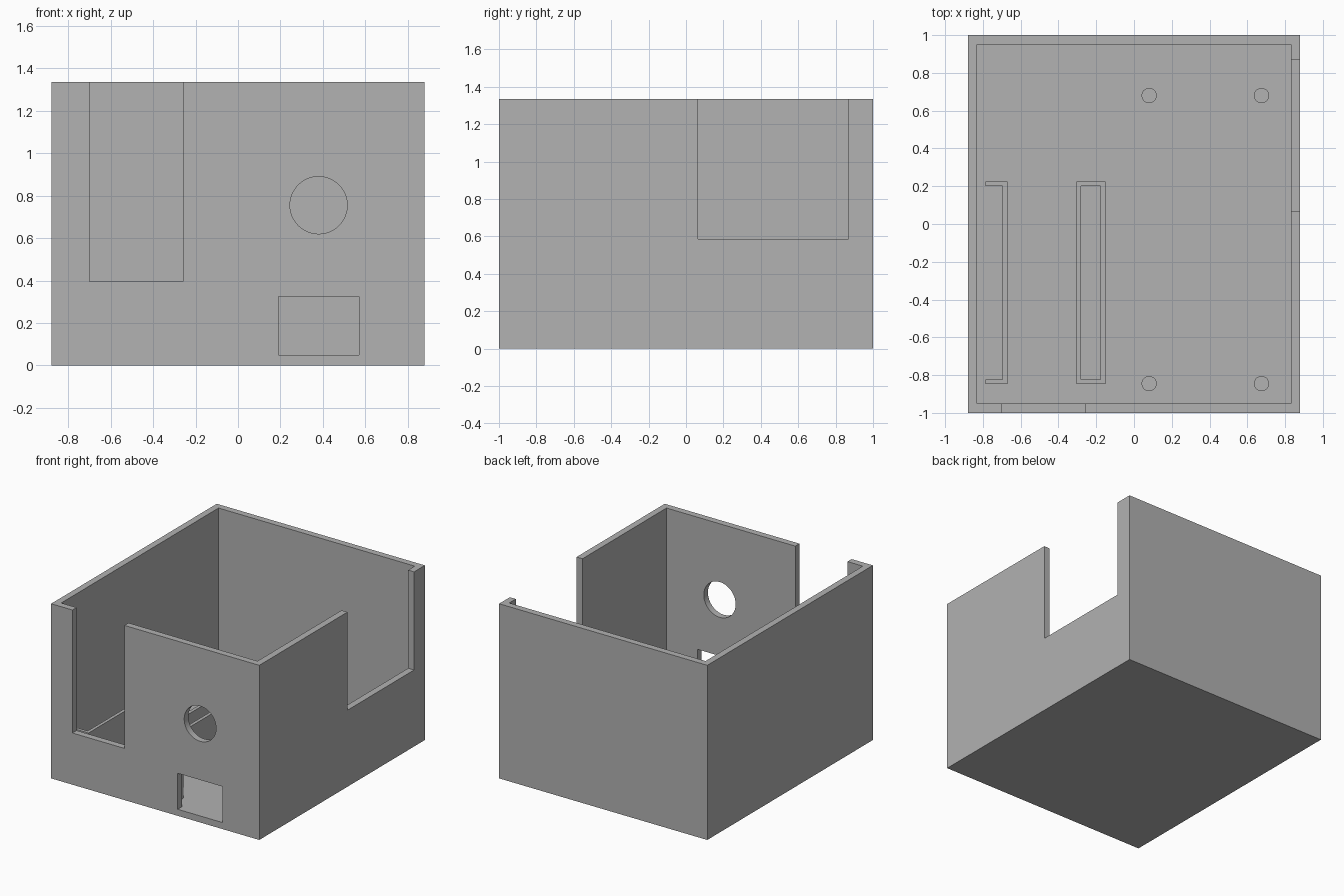
import bpy
import bmesh
from mathutils import Matrix, Vector

if "Cube" in bpy.data.objects:
    bpy.data.objects.remove(bpy.data.objects["Cube"], do_unlink=True)

W, D, H = 0.88, 1.0, 1.335      # half width, half depth, height
WALL, FLOOR = 0.05, 0.05
RAIL, RAIL_TOP, POST_TOP = 0.025, 0.345, 0.25

grey = bpy.data.materials.new("matte grey")
grey.use_nodes = True
grey.diffuse_color = (0.445, 0.445, 0.445, 1)
grey.node_tree.nodes["Principled BSDF"].inputs["Base Color"].default_value = grey.diffuse_color


def finish(name, bm):
    mesh = bpy.data.meshes.new(name)
    bm.to_mesh(mesh)
    bm.free()
    mesh.materials.append(grey)
    ob = bpy.data.objects.new(name, mesh)
    bpy.context.collection.objects.link(ob)
    return ob


def box(name, lo, hi):
    lo, hi = Vector(lo), Vector(hi)
    bm = bmesh.new()
    bmesh.ops.create_cube(bm, size=1, matrix=Matrix.Translation((lo + hi) / 2)
                          @ Matrix.Diagonal((*(hi - lo), 1)))
    return finish(name, bm)


def cylinder(name, centre, radius, length, turn=None):
    bm = bmesh.new()
    matrix = Matrix.Translation(centre) @ (turn or Matrix())
    bmesh.ops.create_cone(bm, cap_ends=True, segments=48, radius1=radius,
                          radius2=radius, depth=length, matrix=matrix)
    return finish(name, bm)


def cut(target, cutter):
    mod = target.modifiers.new("cut", "BOOLEAN")
    mod.operation = "DIFFERENCE"
    mod.solver = "EXACT"
    mod.object = cutter
    bpy.context.view_layer.objects.active = target
    bpy.ops.object.modifier_apply(modifier=mod.name)
    bpy.data.objects.remove(cutter, do_unlink=True)


def smooth(ob):
    bpy.ops.object.select_all(action="DESELECT")
    ob.select_set(True)
    bpy.context.view_layer.objects.active = ob
    bpy.ops.object.shade_smooth_by_angle()


# Open-topped case: outer block, hollow, wall notches and front openings
case = box("case", (-W, -D, 0), (W, D, H))
cut(case, box("hollow", (-W + WALL, -D + WALL, FLOOR), (W - WALL, D - WALL, H + 1)))
cut(case, box("front_notch", (-0.70, -D - 0.1, 0.395), (-0.26, -D + 0.1, H + 1)))
cut(case, box("side_notch", (W - 0.1, 0.065, 0.585), (W + 0.1, 0.87, H + 1)))
cut(case, box("port_opening", (0.19, -D - 0.1, FLOOR), (0.57, -D + 0.1, 0.325)))
cut(case, cylinder("round_opening", (0.38, -D, 0.755), 0.135, 0.3,
                   Matrix.Rotation(1.5707963, 4, "X")))
smooth(case)

# Closed rectangular holder on the floor
holder = box("closed_holder", (-0.305, -0.848, FLOOR), (-0.152, 0.225, RAIL_TOP))
cut(holder, box("holder_slot", (-0.28, -0.823, FLOOR - 1), (-0.177, 0.2, H)))

# Matching holder, open towards the side wall
bracket = box("open_holder", (-0.785, -0.848, FLOOR), (-0.67, 0.225, RAIL_TOP))
cut(bracket, box("bracket_slot", (-1, -0.823, FLOOR - 1), (-0.67 - RAIL, 0.2, H)))

# Four mounting posts
for x in (0.08, 0.675):
    for y in (-0.845, 0.68):
        smooth(cylinder("mounting_post", (x, y, (FLOOR + POST_TOP) / 2),
                        0.04, POST_TOP - FLOOR))
